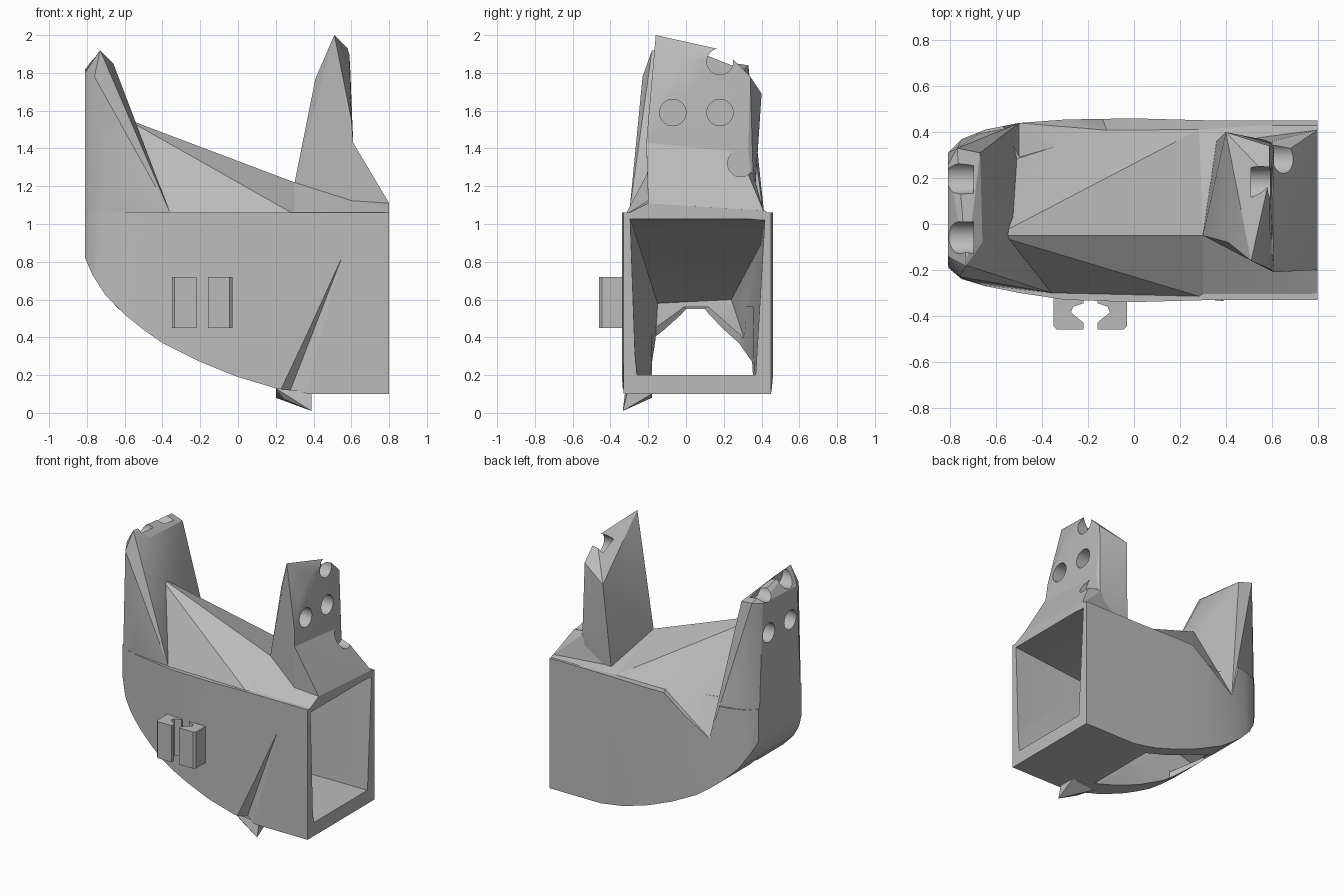
import bpy, bmesh
from mathutils import Vector, Matrix
from math import pi

if "Cube" in bpy.data.objects:
    bpy.data.objects.remove(bpy.data.objects["Cube"], do_unlink=True)

grey = bpy.data.materials.new("plain_grey")
grey.use_nodes = True
grey.diffuse_color = (0.5, 0.5, 0.5, 1)
grey.node_tree.nodes["Principled BSDF"].inputs["Base Color"].default_value = (0.5, 0.5, 0.5, 1)


def finish(name, bm):
    bmesh.ops.recalc_face_normals(bm, faces=bm.faces)
    mesh = bpy.data.meshes.new(name)
    bm.to_mesh(mesh)
    bm.free()
    mesh.materials.append(grey)
    obj = bpy.data.objects.new(name, mesh)
    bpy.context.collection.objects.link(obj)
    return obj


def hull(name, points):
    bm = bmesh.new()
    for p in points:
        bm.verts.new(p)
    out = bmesh.ops.convex_hull(bm, input=bm.verts)
    loose = {v for v in out["geom_interior"] if isinstance(v, bmesh.types.BMVert)}
    bmesh.ops.delete(bm, geom=list(loose), context="VERTS")
    return finish(name, bm)


def prism(name, outline, low, high, axis="z"):
    """Extrude an outline along z (xy outline) or along y (xz outline)."""
    bm = bmesh.new()
    place = (lambda a, b: (a, b, low)) if axis == "z" else (lambda a, b: (a, low, b))
    face = bm.faces.new([bm.verts.new(place(a, b)) for a, b in outline])
    step = Vector((0, 0, high - low)) if axis == "z" else Vector((0, high - low, 0))
    new = bmesh.ops.extrude_face_region(bm, geom=[face])["geom"]
    bmesh.ops.translate(bm, vec=step, verts=[g for g in new if isinstance(g, bmesh.types.BMVert)])
    return finish(name, bm)


def combine(target, tool, operation="DIFFERENCE"):
    tool.hide_render = True
    mod = target.modifiers.new("bool", "BOOLEAN")
    mod.operation = operation
    mod.solver = "EXACT"
    mod.object = tool
    bpy.context.view_layer.objects.active = target
    bpy.ops.object.modifier_apply(modifier=mod.name)
    bpy.data.objects.remove(tool, do_unlink=True)


def drill(target, x, y, z, depth):
    bm = bmesh.new()
    turn = Matrix.Translation((x, y, z)) @ Matrix.Rotation(pi / 2, 4, "Y")
    bmesh.ops.create_cone(bm, cap_ends=True, segments=32, radius1=0.07, radius2=0.07,
                          depth=depth, matrix=turn)
    combine(target, finish("drill", bm))


# Duct shell: rounded plan crossed with the curved side profile
plan = [(0.8, -0.33), (0.8, 0.45), (0.37, 0.45), (0, 0.46), (-0.3, 0.455), (-0.5, 0.44),
        (-0.65, 0.41), (-0.75, 0.37), (-0.81, 0.31), (-0.81, -0.19), (-0.75, -0.24),
        (-0.65, -0.27), (-0.5, -0.3), (-0.3, -0.33), (0, -0.34), (0.37, -0.33)]
side = [(0.8, 0.1), (0.8, 1.06), (-0.81, 1.06), (-0.81, 0.82), (-0.77, 0.73), (-0.7, 0.62),
        (-0.6, 0.52), (-0.5, 0.44), (-0.4, 0.37), (-0.2, 0.27), (0, 0.19), (0.2, 0.13), (0.38, 0.1)]
shell = prism("duct_shell", plan, 0, 1.3)
combine(shell, prism("profile", side, -0.6, 0.6, "y"), "INTERSECT")

# Sloping shoulder at the back, inlet cavity and floor outlet
combine(shell, hull("shoulder", [(-0.1, 0.5, 1.1), (-0.1, 0.4, 1.07), (-0.5, 0.44, 0.81),
                                 (-0.5, 0.28, 1.08), (-0.5, 0.5, 0.81), (-0.5, 0.5, 1.1),
                                 (-0.6, 0.5, 1.1), (-0.58, 0.42, 1.1)]))
combine(shell, hull("cavity", [(0.9, -0.3, 1.04), (0.9, 0.42, 1.04), (0.9, -0.27, 0.2),
                               (0.9, 0.37, 0.2), (0.2, -0.27, 0.95), (0.2, 0.4, 0.9),
                               (0.2, -0.19, 0.2), (0.2, 0.36, 0.2), (-0.65, -0.15, 0.58),
                               (-0.65, 0.24, 0.6), (-0.4, -0.16, 0.42), (-0.4, 0.3, 0.42)]))
outlet = [(0.2, -0.18), (0.2, 0.36), (-0.2, 0.35), (-0.4, 0.28), (-0.63, 0.1), (-0.63, 0),
          (-0.45, -0.16), (-0.2, -0.18)]
combine(shell, prism("outlet", outlet, 0, 0.56))

# Creased notch in the front wall, and the pointed flap below it
combine(shell, hull("crease", [(0.58, -0.335, 0.9), (0.18, -0.36, 0.08), (0.25, -0.28, 0.05),
                               (0.4, -0.36, 0.05), (0.58, -0.36, 0.9)]))
hull("pointed_flap", [(0.2, -0.32, 0.13), (0.2, -0.18, 0.08), (0.25, -0.3, 0.07),
                      (0.39, -0.335, 0.01), (0.39, -0.31, 0.11), (0.39, -0.18, 0.1)])

# Faceted roof in two slabs
hull("roof_ridge", [(-0.36, -0.3, 1.06), (-0.6, -0.05, 1.56), (0.3, -0.05, 1.22),
                    (-0.11, 0.41, 1.06), (-0.5, 0.44, 0.81), (0.3, 0.42, 1.05),
                    (0.3, -0.32, 1.05), (-0.6, -0.2, 1.0)])
hull("roof_inlet", [(0.3, -0.05, 1.22), (0.8, -0.2, 1.11), (0.8, 0.42, 1.07), (0.3, 0.44, 1.05),
                    (0.1, -0.32, 1.05), (0.8, -0.32, 1.05), (0.1, 0.42, 1.05), (0.8, 0.44, 1.05)])

# Tall mounting post at the closed end
left_post = hull("closed_end_post", [
    (-0.81, -0.19, 0.82), (-0.81, 0.31, 0.82), (-0.75, -0.24, 0.85), (-0.75, 0.37, 0.85),
    (-0.65, -0.27, 0.95), (-0.65, 0.41, 0.85), (-0.36, -0.3, 1.06), (-0.5, 0.44, 0.81),
    (-0.6, -0.05, 1.56), (-0.81, -0.14, 1.8), (-0.81, 0.26, 1.82), (-0.77, 0.33, 1.84),
    (-0.67, 0.31, 1.82), (-0.66, -0.08, 1.85), (-0.73, -0.18, 1.92), (-0.76, -0.23, 1.78)])
for y, z in [(-0.06, 1.58), (0.19, 1.58), (-0.06, 1.88), (0.2, 1.88)]:
    drill(left_post, -0.8, y, z, 0.2)

# Mounting post above the inlet, with its sloping foot
right_post = hull("inlet_post", [
    (0.3, -0.05, 1.22), (0.36, 0.36, 1.08), (0.6, -0.2, 1.12), (0.6, 0.36, 1.1),
    (0.41, -0.08, 1.77), (0.4, 0.4, 1.69), (0.51, -0.16, 2.0), (0.59, 0.2, 1.92),
    (0.59, 0.34, 1.78), (0.59, 0, 1.86), (0.59, -0.14, 1.7), (0.6, -0.2, 1.55),
    (0.61, -0.21, 1.43), (0.61, 0.33, 1.4)])
for y, z in [(-0.07, 1.59), (0.18, 1.59), (0.18, 1.86)]:
    drill(right_post, 0.59, y, z, 0.16)
foot = hull("inlet_post_foot", [
    (0.61, -0.21, 1.43), (0.61, 0.28, 1.38), (0.8, -0.2, 1.11), (0.8, 0.41, 1.07),
    (0.4, -0.09, 1.2), (0.4, 0.36, 1.06), (0.6, 0.36, 1.25), (0.6, -0.2, 1.08)])
drill(foot, 0.68, 0.29, 1.32, 0.2)

# Pair of facing cable hooks on the front wall
hook = [(0.16, -0.3), (0.16, -0.445), (0.145, -0.46), (0.03, -0.46), (0.03, -0.43),
        (0.085, -0.385), (0.075, -0.36), (0.03, -0.345), (0.03, -0.3)]
for name, sign in (("hook_left", 1), ("hook_right", -1)):
    prism(name, [(-0.19 + sign * x, y) for x, y in hook], 0.45, 0.72)

# Smooth the rounded walls, keep facets sharp
bpy.ops.object.select_all(action="DESELECT")
for obj in bpy.context.scene.objects:
    if obj.type == "MESH" and grey.name in obj.data.materials:
        obj.select_set(True)
        bpy.context.view_layer.objects.active = obj
bpy.ops.object.shade_smooth_by_angle(angle=0.42)
